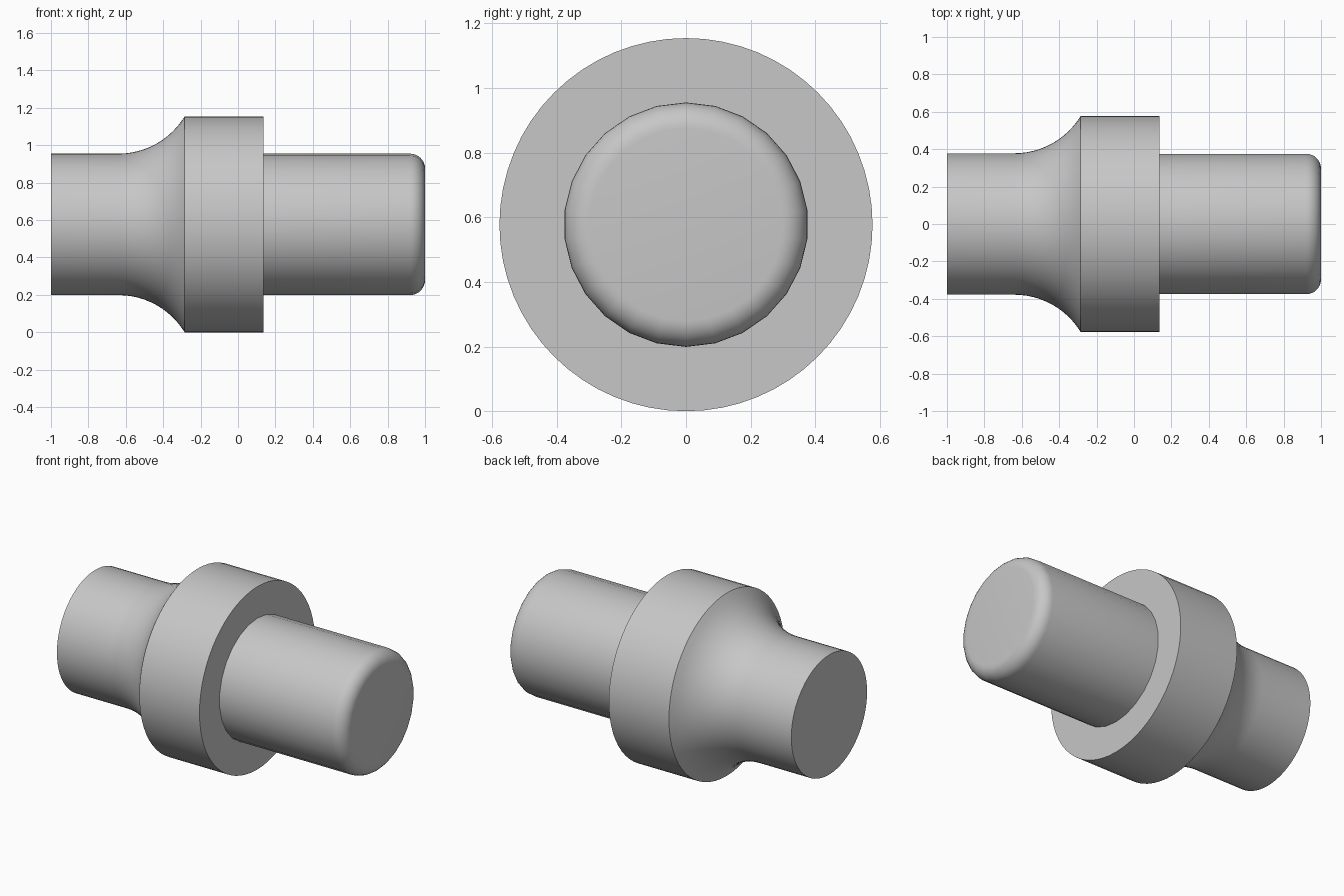
import bpy
import bmesh
from math import sin, cos, asin, pi, radians

cube = bpy.data.objects.get("Cube")
if cube:
    bpy.data.objects.remove(cube)

grey = bpy.data.materials.new("plain grey")
grey.use_nodes = True
colour = (0.57, 0.57, 0.57, 1)
grey.diffuse_color = colour
grey.node_tree.nodes["Principled BSDF"].inputs["Base Color"].default_value = colour

COLLAR_R = 0.577
SHAFT_R = 0.378


def lathe(name, profile, sides):
    """Turn (x, radius) points around the long axis and cap both ends."""
    bm = bmesh.new()
    rings = []
    for x, r in profile:
        angles = [2 * pi * i / sides for i in range(sides)]
        rings.append([bm.verts.new((x, r * sin(a), COLLAR_R + r * cos(a))) for a in angles])
    for a, b in zip(rings, rings[1:]):
        for i in range(sides):
            j = (i + 1) % sides
            bm.faces.new((a[i], a[j], b[j], b[i]))
    bm.faces.new(rings[0])
    bm.faces.new(rings[-1])
    bmesh.ops.recalc_face_normals(bm, faces=bm.faces)
    mesh = bpy.data.meshes.new(name)
    bm.to_mesh(mesh)
    bm.free()
    mesh.materials.append(grey)
    obj = bpy.data.objects.new(name, mesh)
    bpy.context.collection.objects.link(obj)
    bpy.ops.object.select_all(action='DESELECT')
    obj.select_set(True)
    bpy.context.view_layer.objects.active = obj
    bpy.ops.object.shade_smooth_by_angle(angle=radians(30))
    return obj


# Left shaft flaring through a hollow curve into the collar
flare_start, flare_end, flare_r = -0.64, -0.285, 0.415
sweep = asin((flare_end - flare_start) / flare_r)
flare = [(flare_start + flare_r * sin(sweep * i / 12),
          SHAFT_R + flare_r * (1 - cos(sweep * i / 12))) for i in range(12)]
lathe("flared_shaft_and_collar",
      [(-1, SHAFT_R)] + flare + [(flare_end, COLLAR_R), (0.135, COLLAR_R)], 64)

# Right shaft with a rounded end
round_r = 0.08
rounding = [(1 - round_r + round_r * sin(pi / 2 * i / 8),
             SHAFT_R - round_r * (1 - cos(pi / 2 * i / 8))) for i in range(9)]
lathe("rounded_shaft", [(0.13, SHAFT_R)] + rounding, 26)
